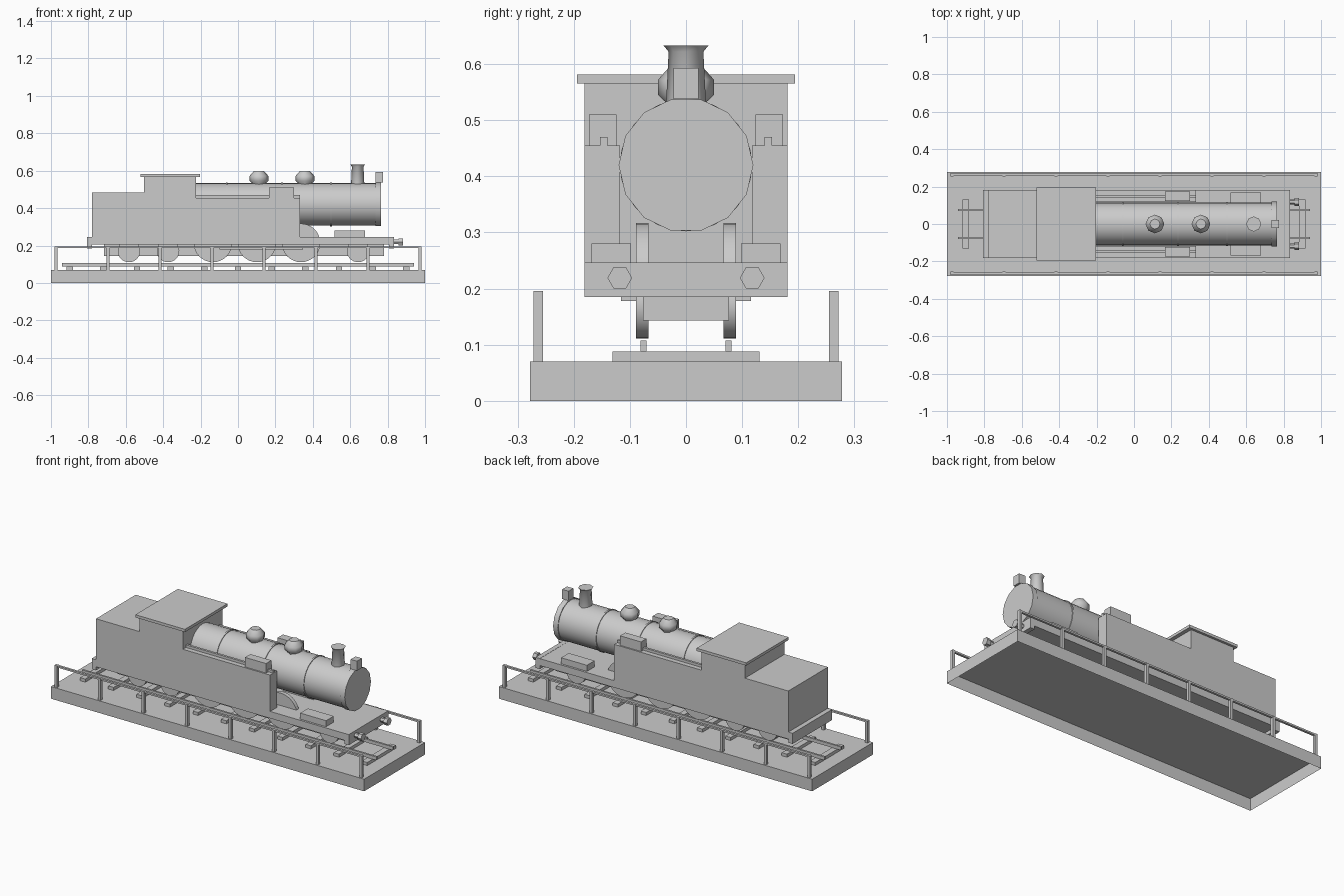
import bpy, bmesh
from math import cos, sin, tau, radians
from mathutils import Vector

old = bpy.data.objects.get("Cube")
if old:
    bpy.data.objects.remove(old, do_unlink=True)

grey = bpy.data.materials.new("plain grey")
grey.use_nodes = True
COLOUR = (0.6, 0.6, 0.6, 1)
grey.diffuse_color = COLOUR
grey.node_tree.nodes["Principled BSDF"].inputs["Base Color"].default_value = COLOUR


def finish(name, bm, smooth=None):
    bmesh.ops.recalc_face_normals(bm, faces=bm.faces)
    mesh = bpy.data.meshes.new(name)
    bm.to_mesh(mesh)
    bm.free()
    mesh.materials.append(grey)
    ob = bpy.data.objects.new(name, mesh)
    bpy.context.collection.objects.link(ob)
    if smooth:
        bpy.ops.object.select_all(action="DESELECT")
        ob.select_set(True)
        bpy.context.view_layer.objects.active = ob
        bpy.ops.object.shade_smooth_by_angle(angle=radians(smooth))
    return ob


def box(name, xs, ys, zs, open_bottom=False):
    """Box from (min, max) ranges on each axis."""
    bm = bmesh.new()
    bmesh.ops.create_cube(bm, size=1)
    for v in bm.verts:
        v.co = [r[0] if c < 0 else r[1] for c, r in zip(v.co, (xs, ys, zs))]
    if open_bottom:
        low = [f for f in bm.faces if all(v.co.z < zs[0] + 0.001 for v in f.verts)]
        bmesh.ops.delete(bm, geom=low, context="FACES_ONLY")
    return finish(name, bm)


def pair(name, xs, ys, zs):
    """The same box on both sides."""
    box("left_" + name, xs, ys, zs)
    box("right_" + name, xs, (-ys[1], -ys[0]), zs)


def lathe(name, centre, axis, profile, sides, smooth=50):
    """Closed turned shape; profile holds (radius, distance along axis)."""
    along = Vector({"x": (1, 0, 0), "y": (0, 1, 0), "z": (0, 0, 1)}[axis])
    u = Vector((1, 0, 0)) if axis != "x" else Vector((0, 1, 0))
    w = along.cross(u)
    bm = bmesh.new()
    rings = []
    for r, h in profile:
        rings.append([bm.verts.new(Vector(centre) + along * h
                      + u * r * cos(tau * i / sides) + w * r * sin(tau * i / sides))
                      for i in range(sides)])
    for a, b in zip(rings, rings[1:]):
        for i in range(sides):
            j = (i + 1) % sides
            bm.faces.new((a[i], a[j], b[j], b[i]))
    bm.faces.new(rings[0])
    bm.faces.new(rings[-1])
    return finish(name, bm, smooth)


# Display base, open underneath, with railings
box("base", (-1, 1), (-0.278, 0.278), (0, 0.07), open_bottom=True)
for i in range(8):
    x = -0.973 + i * 0.278
    pair("rail_post", (x - 0.008, x + 0.008), (0.255, 0.272), (0.07, 0.196))
pair("hand_rail", (-0.973, 0.973), (0.257, 0.27), (0.186, 0.196))

# Track
for i in range(11):
    x = -0.9 + i * 0.18
    box("sleeper", (x - 0.017, x + 0.017), (-0.131, 0.131), (0.07, 0.088))
pair("track_rail", (-0.94, 0.94), (0.07, 0.081), (0.088, 0.107))

# Frame, running plate and end beams
box("frame", (-0.717, 0.78), (-0.077, 0.077), (0.143, 0.21))
box("running_plate", (-0.8, 0.82), (-0.18, 0.18), (0.205, 0.245))
for name, x in (("rear_beam", -0.807), ("front_beam", 0.807)):
    box(name, (x, x + 0.027), (-0.181, 0.181), (0.185, 0.246))

# Wheels, coupling rods and buffers
for s in (1, -1):
    for x, r in ((-0.583, 0.06), (-0.374, 0.06), (0.642, 0.06),
                 (-0.134, 0.103), (0.101, 0.103), (0.337, 0.103)):
        lathe("wheel", (x, s * 0.078, 0.111 + r), "y", [(r, -0.011), (r, 0.011)], 32)
    lathe("buffer", (0.834, s * 0.118, 0.219), "x",
          [(0.014, 0), (0.014, 0.025), (0.022, 0.025), (0.022, 0.049)], 6, None)
pair("coupling_rod", (-0.096, 0.347), (0.108, 0.116), (0.178, 0.19))
pair("rod_pin_rear", (-0.1, -0.085), (0.08, 0.11), (0.178, 0.19))
pair("rod_pin_front", (0.332, 0.347), (0.08, 0.11), (0.178, 0.19))

# Bunker, cab and roof
box("bunker", (-0.78, -0.5), (-0.181, 0.181), (0.245, 0.483))
box("cab", (-0.503, -0.225), (-0.181, 0.181), (0.245, 0.566))
box("cab_roof", (-0.52, -0.203), (-0.194, 0.194), (0.565, 0.581))

# Side tanks with top strips and filler boxes
pair("side_tank", (-0.225, 0.332), (0.118, 0.181), (0.245, 0.455))
pair("tank_strip", (-0.225, 0.332), (0.14, 0.153), (0.455, 0.47))
pair("tank_box", (0.166, 0.3), (0.124, 0.173), (0.455, 0.51))
pair("plate_box", (0.515, 0.68), (0.098, 0.168), (0.245, 0.28))

# Boiler with bands and front ring
AXIS = (0, 0, 0.42)
lathe("boiler", AXIS, "x", [(0.114, -0.225), (0.114, 0.74)], 28)
for x in (-0.06, 0.235, 0.497):
    lathe("boiler_band", AXIS, "x", [(0.118, x - 0.005), (0.118, x + 0.005)], 28)
lathe("smokebox_ring", AXIS, "x", [(0.12, 0.735), (0.12, 0.765)], 14)

# Domes, chimney and lamp
for x in (0.112, 0.358):
    lathe("dome", (x, 0, 0), "z",
          [(0.037, 0.5), (0.037, 0.533), (0.05, 0.545), (0.05, 0.572), (0.027, 0.598)], 8)
lathe("chimney", (0.64, 0, 0), "z",
      [(0.037, 0.5), (0.031, 0.622), (0.04, 0.633)], 8)
box("lamp", (0.735, 0.775), (-0.022, 0.022), (0.538, 0.593))
